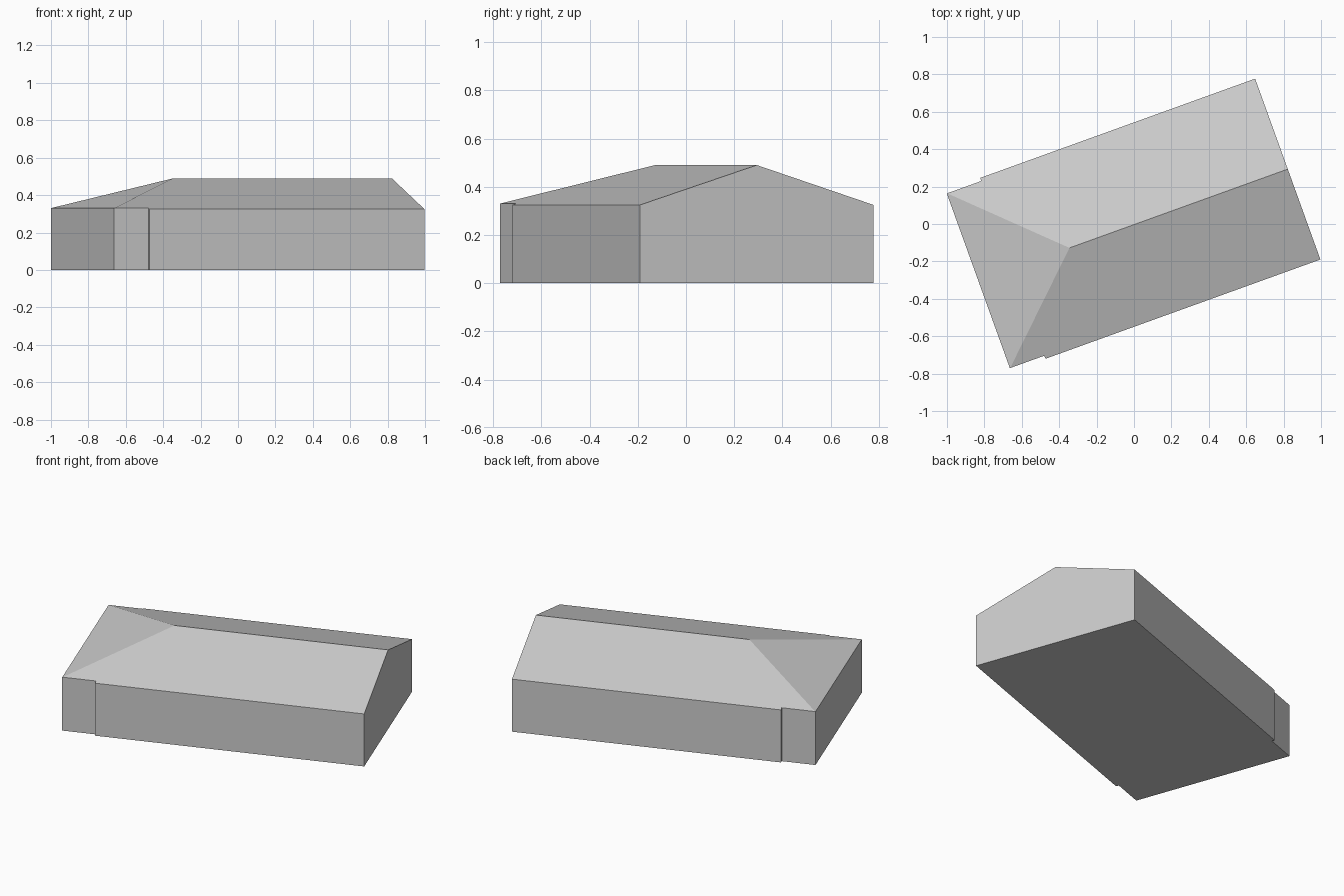
import bpy
import bmesh
import math
from mathutils import Matrix, Vector

cube = bpy.data.objects.get("Cube")
if cube:
    bpy.data.objects.remove(cube, do_unlink=True)

# Building dimensions, along its own length (u) and width (v)
GABLE_U, STEP_U, HIP_U = 0.873, -0.690, -0.886
WIDE, NARROW = 0.514, 0.4965
RIDGE_V, RIDGE_Z, RIDGE_END_U = -0.003, 0.49, -0.368
EAVE_Z, HIP_EAVE_Z = 0.325, 0.33
TURN = math.radians(19.85)

grey = bpy.data.materials.new("light grey")
grey.use_nodes = True
colour = (0.6, 0.6, 0.6, 1)
grey.diffuse_color = colour
grey.node_tree.nodes["Principled BSDF"].inputs["Base Color"].default_value = colour


def cut_above(bm, point, normal):
    """Remove everything above a roof plane and close the cut."""
    geom = bm.verts[:] + bm.edges[:] + bm.faces[:]
    cut = bmesh.ops.bisect_plane(bm, geom=geom, plane_co=point,
                                 plane_no=normal, clear_outer=True)
    edges = [e for e in cut["geom_cut"] if isinstance(e, bmesh.types.BMEdge)]
    bmesh.ops.contextual_create(bm, geom=edges)


def building_shell():
    """Stepped footprint raised to a solid, then trimmed by the roof planes."""
    bm = bmesh.new()
    half = [(HIP_U, NARROW), (STEP_U, NARROW), (STEP_U, WIDE), (GABLE_U, WIDE)]
    outline = [(u, RIDGE_V - v) for u, v in half]
    outline += [(u, RIDGE_V + v) for u, v in reversed(half)]
    floor = bm.faces.new([bm.verts.new((u, v, 0)) for u, v in outline])
    raised = bmesh.ops.extrude_face_region(bm, geom=[floor], use_keep_orig=True)
    top = [g for g in raised["geom"] if isinstance(g, bmesh.types.BMVert)]
    bmesh.ops.translate(bm, verts=top, vec=(0, 0, RIDGE_Z + 0.1))

    ridge_end = Vector((RIDGE_END_U, RIDGE_V, RIDGE_Z))
    pitch = (RIDGE_Z - EAVE_Z) / WIDE
    hip_pitch = (RIDGE_Z - HIP_EAVE_Z) / (RIDGE_END_U - HIP_U)
    for normal in ((0, -pitch, 1), (0, pitch, 1), (-hip_pitch, 0, 1)):
        cut_above(bm, ridge_end, Vector(normal).normalized())

    bmesh.ops.rotate(bm, verts=bm.verts[:], cent=(0, 0, 0),
                     matrix=Matrix.Rotation(TURN, 3, "Z"))
    bmesh.ops.recalc_face_normals(bm, faces=bm.faces[:])
    bm.normal_update()
    return bm


def add_part(name, keep):
    """Make an object from the shell faces that pass the rule."""
    bm = building_shell()
    unwanted = [f for f in bm.faces if not keep(f)]
    bmesh.ops.delete(bm, geom=unwanted, context="FACES")
    mesh = bpy.data.meshes.new(name)
    bm.to_mesh(mesh)
    bm.free()
    mesh.materials.append(grey)
    bpy.context.collection.objects.link(bpy.data.objects.new(name, mesh))


# Walls with the floor, and the roof that is hipped at one end
add_part("walls_and_floor", lambda f: f.normal.z < 0.5)
add_part("roof", lambda f: f.normal.z >= 0.5)
